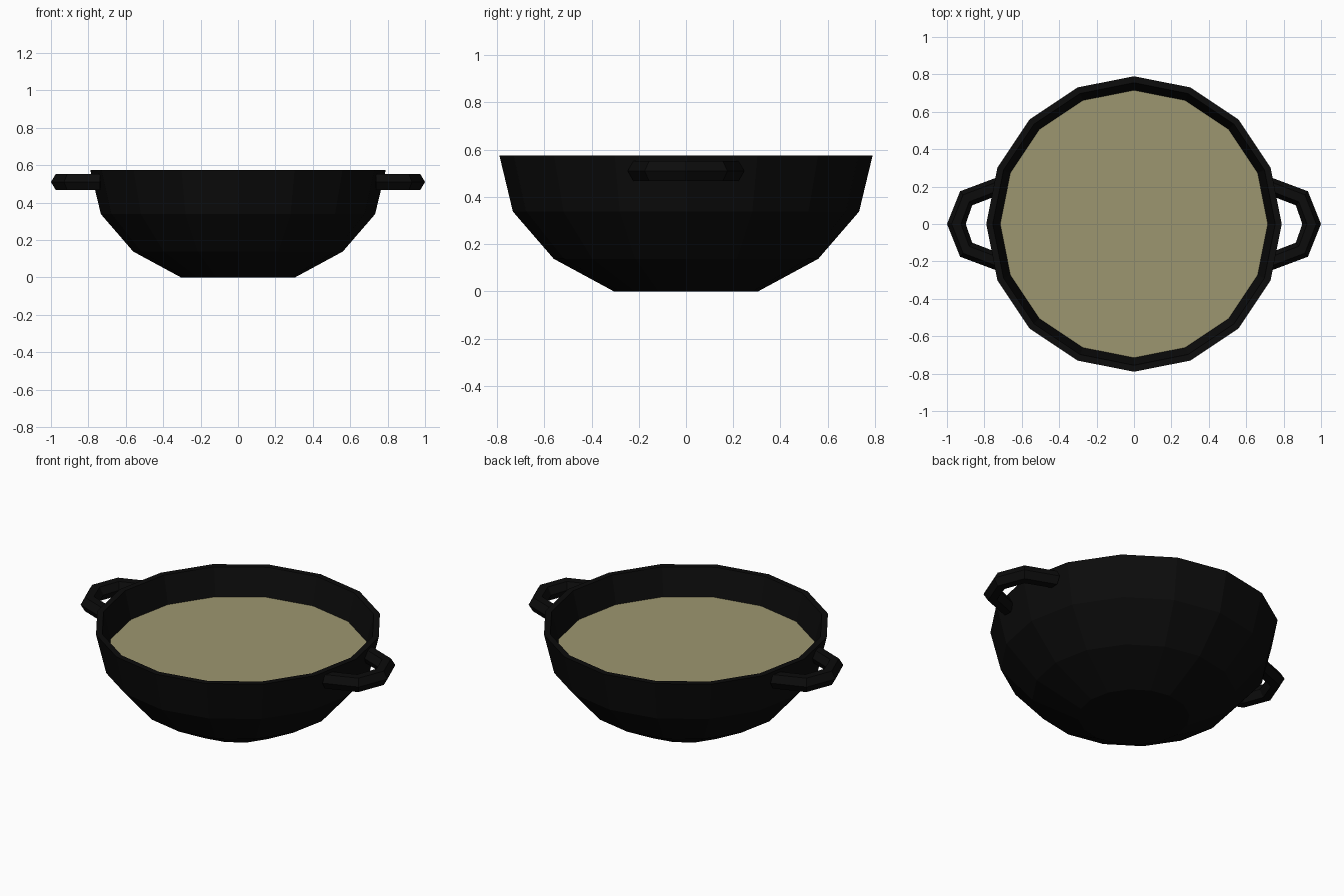
import bpy, bmesh, math
from mathutils import Vector

if "Cube" in bpy.data.objects:
    bpy.data.objects.remove(bpy.data.objects["Cube"])

SIDES = 16


def material(name, rgb):
    m = bpy.data.materials.new(name)
    m.diffuse_color = (*rgb, 1)
    m.use_nodes = True
    m.node_tree.nodes["Principled BSDF"].inputs["Base Color"].default_value = m.diffuse_color
    return m


black = material("black_iron", (0.0035, 0.0035, 0.0035))
broth = material("olive_broth", (0.335, 0.305, 0.162))


def loft(name, rings, mat, cap_start, cap_end):
    """Bridge equal-length closed rings of points into one mesh object."""
    bm = bmesh.new()
    rows = [[bm.verts.new(p) for p in ring] for ring in rings]
    n = len(rows[0])
    for a, b in zip(rows, rows[1:]):
        for i in range(n):
            j = (i + 1) % n
            bm.faces.new((a[i], a[j], b[j], b[i]))
    if cap_start:
        bm.faces.new(rows[0][::-1])
    if cap_end:
        bm.faces.new(rows[-1])
    bmesh.ops.recalc_face_normals(bm, faces=bm.faces)
    me = bpy.data.meshes.new(name)
    bm.to_mesh(me)
    bm.free()
    me.materials.append(mat)
    ob = bpy.data.objects.new(name, me)
    bpy.context.collection.objects.link(ob)
    return ob


def circle(r, z):
    return [(r * math.cos(2 * math.pi * i / SIDES),
             r * math.sin(2 * math.pi * i / SIDES), z) for i in range(SIDES)]


# Bowl: outer wall, thin rim, inner wall and inner floor
bowl_profile = [(0.305, 0), (0.56, 0.138), (0.733, 0.338), (0.79, 0.575),
                (0.755, 0.575), (0.70, 0.35), (0.54, 0.165), (0.30, 0.03)]
loft("bowl", [circle(r, z) for r, z in bowl_profile], black, True, True)

# Liquid surface
loft("soup", [circle(0.69, 0.36), circle(0.717, 0.412)], broth, False, True)

# Handles: hexagonal bar swept through inner/outer corner pairs
half = [((0.735, 0.15), (0.738, 0.247)),
        ((0.865, 0.10), (0.93, 0.175)),
        ((0.90, 0.0), (1.0, 0.0))]
pairs = half + [((a[0], -a[1]), (b[0], -b[1])) for a, b in half[-2::-1]]
for side, name in ((1, "right_handle"), (-1, "left_handle")):
    rings = []
    for a, b in pairs:
        inner = Vector((side * a[0], a[1], 0.51))
        outer = Vector((side * b[0], b[1], 0.51))
        c, h = (inner + outer) / 2, (outer - inner) / 2
        up = Vector((0, 0, 0.042))
        rings.append([c + h, c + h / 2 + up, c - h / 2 + up,
                      c - h, c - h / 2 - up, c + h / 2 - up])
    loft(name, rings, black, True, True)
